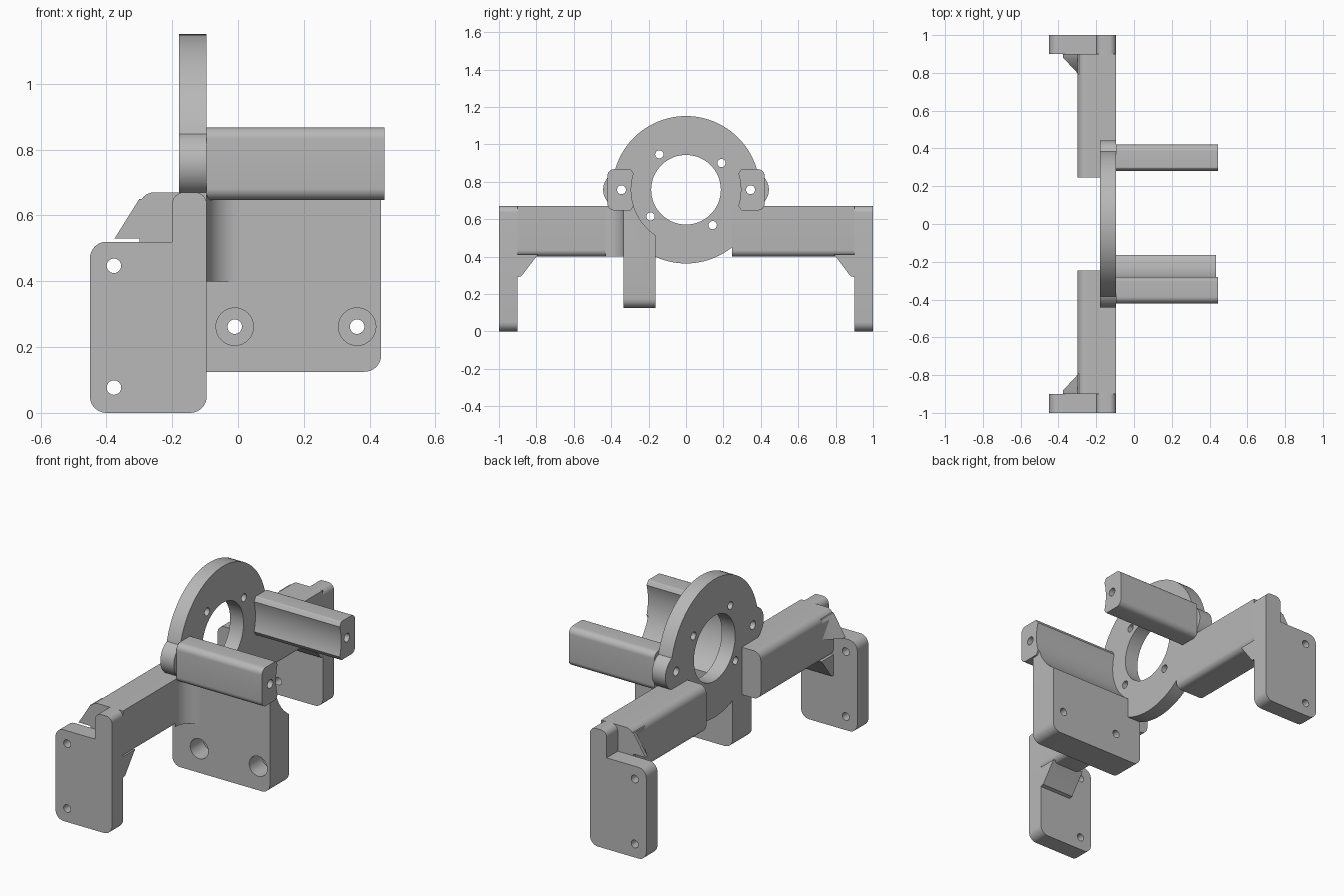
import bpy, bmesh, math
from mathutils import Vector

cube = bpy.data.objects.get("Cube")
if cube:
    bpy.data.objects.remove(cube, do_unlink=True)

grey = bpy.data.materials.new("plain grey")
grey.use_nodes = True
grey.diffuse_color = (0.48, 0.48, 0.48, 1)
grey.node_tree.nodes["Principled BSDF"].inputs["Base Color"].default_value = (0.48, 0.48, 0.48, 1)

AXIS_Z = 0.757        # height of the ring axis
BACK, FACE = -0.18, -0.095   # ring thickness along x
CLEAR = 0.293         # clearance radius around the ring axis
parts = []


def place(axis, u, v, w):
    return {"x": (w, u, v), "y": (u, w, v), "z": (u, v, w)}[axis]


def prism(name, outline, axis, lo, hi):
    """Extrude a 2D outline along an axis."""
    bm = bmesh.new()
    face = bm.faces.new([bm.verts.new(place(axis, u, v, lo)) for u, v in outline])
    new = bmesh.ops.extrude_face_region(bm, geom=[face])["geom"]
    shift = Vector(place(axis, 0, 0, hi - lo))
    bmesh.ops.translate(bm, vec=shift, verts=[g for g in new if isinstance(g, bmesh.types.BMVert)])
    bmesh.ops.recalc_face_normals(bm, faces=bm.faces)
    mesh = bpy.data.meshes.new(name)
    bm.to_mesh(mesh)
    bm.free()
    mesh.materials.append(grey)
    obj = bpy.data.objects.new(name, mesh)
    bpy.context.collection.objects.link(obj)
    parts.append(obj)
    return obj


def arc(u, v, r, start, end, steps):
    angles = [math.radians(start + (end - start) * i / steps) for i in range(steps + 1)]
    return [(u + r * math.cos(a), v + r * math.sin(a)) for a in angles]


def circle(u, v, r, steps=32):
    return arc(u, v, r, 0, 360, steps)[:-1]


def rounded(corners, steps=8):
    """Round each (u, v, radius) corner of a polygon."""
    out = []
    for i, (u, v, r) in enumerate(corners):
        p = Vector((u, v))
        if r == 0:
            out.append((u, v))
            continue
        a = (Vector(corners[i - 1][:2]) - p).normalized()
        b = (Vector(corners[(i + 1) % len(corners)][:2]) - p).normalized()
        half = a.angle(b) / 2
        centre = p + (a + b).normalized() * (r / math.sin(half))
        s = p + a * (r / math.tan(half)) - centre
        e = p + b * (r / math.tan(half)) - centre
        sweep = s.angle(e)
        for k in range(steps + 1):
            t = k / steps
            d = (s * math.sin((1 - t) * sweep) + e * math.sin(t * sweep)) / math.sin(sweep)
            out.append(tuple(centre + d))
    return out


def combine(obj, other, operation="DIFFERENCE"):
    """Apply a boolean and drop the helper."""
    mod = obj.modifiers.new("bool", "BOOLEAN")
    mod.operation, mod.object, mod.solver = operation, other, "EXACT"
    bpy.context.view_layer.update()
    graph = bpy.context.evaluated_depsgraph_get()
    mesh = bpy.data.meshes.new_from_object(obj.evaluated_get(graph))
    obj.modifiers.clear()
    obj.data = mesh
    parts.remove(other)
    bpy.data.objects.remove(other, do_unlink=True)


def drill(obj, axis, u, v, r, lo, hi, steps=32):
    combine(obj, prism("cutter", circle(u, v, r, steps), axis, lo, hi))


# Mounting ring with two screw ears, a bore and four bolt holes
ring = prism("mounting_ring", circle(0, AXIS_Z, 0.394, 96), "x", BACK, FACE)
for side in (-1, 1):
    combine(ring, prism("ear", circle(side * 0.345, AXIS_Z, 0.098, 48), "x", BACK, FACE), "UNION")
drill(ring, "x", 0, AXIS_Z, 0.186, -1, 1, 96)
for k in range(4):
    a = math.radians(37 + 90 * k)
    drill(ring, "x", 0.237 * math.cos(a), AXIS_Z + 0.237 * math.sin(a), 0.022, -1, 1)
for side in (-1, 1):
    drill(ring, "x", side * 0.345, AXIS_Z, 0.024, -1, 1)

# Motor plate hanging below the ring, counterbored from the front
plate = prism("motor_plate", rounded([(BACK, 0.125, 0.05), (0.435, 0.125, 0.05),
                                      (0.435, 0.7, 0.03), (BACK, 0.7, 0)]), "y", -0.335, -0.163)
drill(plate, "x", 0, AXIS_Z, CLEAR, -1, 1, 96)
for x in (-0.01, 0.362):
    drill(plate, "y", x, 0.262, 0.022, -1, 1)
    drill(plate, "y", x, 0.262, 0.057, -0.5, -0.22)

# Concave fillet between the motor plate and the arm
prism("plate_fillet", arc(0, -0.43, 0.095, 180, 90, 12) + [(FACE, -0.335)], "z", 0.4, 0.66)

for side, label in ((-1, "front"), (1, "back")):
    # Standoff rod, hollowed on its inner side
    inner = arc(0, AXIS_Z, CLEAR, 17, -17, 16)
    section = [(u, v, 0) for u, v in inner]
    section += [(0.295, AXIS_Z - 0.11, 0.01), (0.42, AXIS_Z - 0.11, 0.035),
                (0.42, AXIS_Z + 0.11, 0.035), (0.295, AXIS_Z + 0.11, 0.01)]
    rod = prism(label + "_standoff", [(side * u, v) for u, v in rounded(section)], "x", FACE, 0.445)
    drill(rod, "x", side * 0.345, AXIS_Z, 0.024, -1, 1)

    # Arm reaching outward from the ring
    prism(label + "_arm", rounded([(-0.3, 0.4, 0.045), (FACE, 0.4, 0.035), (FACE, 0.67, 0),
                                   (-0.3, 0.67, 0.045)]), "y", side * 0.245, side * 0.9)

    # Stepped foot plate with two screw holes
    foot = prism(label + "_foot", rounded([
        (-0.45, 0, 0.05), (FACE, 0, 0.05), (FACE, 0.67, 0.035),
        (-0.2, 0.67, 0.035), (-0.2, 0.52, 0), (-0.45, 0.52, 0.05)]), "y", side * 0.9, side)
    for z in (0.077, 0.447):
        drill(foot, "y", -0.377, z, 0.022, -2, 2)

    # Sloping brace under the arm
    prism(label + "_under_brace", [(side * y, z) for y, z in (
        (0.79, 0.41), (0.8, 0.4), (0.88, 0.295), (0.9, 0.29), (0.9, 0.41))], "x", -0.3, FACE)

    # Tapered gusset on the side of the arm
    gusset = prism(label + "_side_gusset", [(-0.28, side * 0.775), (-0.3, side * 0.8),
                                            (-0.375, side * 0.88), (-0.375, side * 0.9),
                                            (-0.28, side * 0.9)], "z", 0.53, 0.65)
    for v in gusset.data.vertices:
        if v.co.z > 0.6 and v.co.x < -0.3:
            v.co.x = -0.3

# Smooth round surfaces, keep hard edges
bpy.ops.object.select_all(action="DESELECT")
for obj in parts:
    obj.select_set(True)
bpy.context.view_layer.objects.active = parts[0]
bpy.ops.object.shade_smooth_by_angle(angle=math.radians(30))
